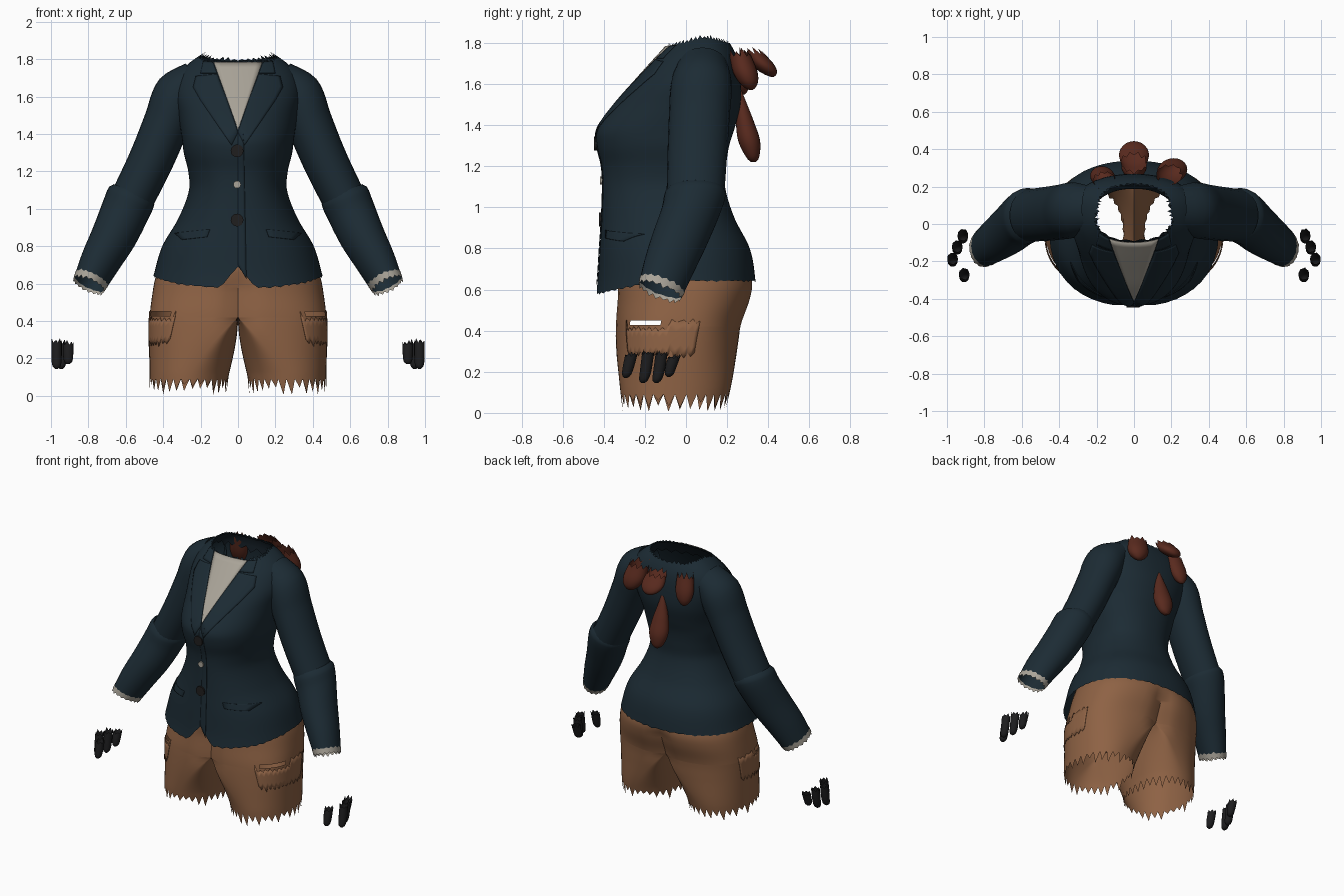
import bpy, math, random
from math import sin, cos, pi, exp, radians

random.seed(4)
if "Cube" in bpy.data.objects:
    bpy.data.objects.remove(bpy.data.objects["Cube"], do_unlink=True)


def material(name, r, g, b):
    m = bpy.data.materials.new(name)
    m.use_nodes = True
    m.diffuse_color = (r, g, b, 1)
    m.node_tree.nodes["Principled BSDF"].inputs["Base Color"].default_value = (r, g, b, 1)
    return m


NAVY = material("navy cloth", .0115, .024, .034)
LINING = material("dark lining", .007, .013, .019)
BROWN = material("brown cloth", .27, .122, .058)
PATCH = material("patch cloth", .275, .125, .06)
SHIRT = material("grey shirt", .4, .37, .315)
HAIR = material("red brown hair", .1, .023, .013)
BLACK = material("black glove", .012, .012, .013)
BUTTON = material("dark button", .014, .013, .013)


def finish(name, verts, faces, mat, thick=0):
    me = bpy.data.meshes.new(name)
    me.from_pydata(verts, [], faces)
    me.materials.append(mat)
    ob = bpy.data.objects.new(name, me)
    bpy.context.collection.objects.link(ob)
    if thick:
        mod = ob.modifiers.new("thickness", 'SOLIDIFY')
        mod.thickness, mod.offset = thick, 0
    bpy.ops.object.select_all(action='DESELECT')
    ob.select_set(True)
    bpy.context.view_layer.objects.active = ob
    bpy.ops.object.shade_smooth_by_angle(angle=radians(40))


def at(rows, z):
    """Smooth interpolation of table rows keyed by ascending first value."""
    n = len(rows)

    def slope(k):
        a, b = rows[max(k - 1, 0)], rows[min(k + 1, n - 1)]
        return [(q - p) / (b[0] - a[0]) for p, q in zip(a, b)]
    for k in (0, n - 1):
        if (z <= rows[0][0]) if k == 0 else (z >= rows[k][0]):
            return [p + m * (z - rows[k][0]) for p, m in zip(rows[k], slope(k))]
    i = max(k for k in range(n - 1) if rows[k][0] <= z)
    a, b, h = rows[i], rows[i + 1], rows[i + 1][0] - rows[i][0]
    u = (z - a[0]) / h
    w = u * u * (3 - 2 * u)
    return [p + (q - p) * w + h * (m * u * (1 - u) ** 2 - k * u * u * (1 - u))
            for p, q, m, k in zip(a, b, slope(i), slope(i + 1))]


def span(a, b, n):
    return [a + (b - a) * i / n for i in range(n + 1)]


def power(v, n):
    return math.copysign(abs(v) ** (2 / n), v)


def loft(name, f, zs, seg, mat, low=0, high=0, s=1, cap=False, torn=None):
    """Skin rings f(t, z); low and high make ragged zigzag ends, torn leaves faces out."""
    verts, faces = [], []
    for k, z in enumerate(zs):
        for i in range(seg):
            d = (i % 2) * random.uniform(.3, 1)
            zz = z - low * d * (k == 0) + high * d * (k == len(zs) - 1)
            x, y, h = f(2 * pi * i / seg, zz)
            verts.append((x * s, y, h))
    for k in range(len(zs) - 1):
        for i in range(seg):
            j = (i + 1) % seg
            q = [k * seg + i, k * seg + j, (k + 1) * seg + j, (k + 1) * seg + i]
            if not (torn and all(torn(*verts[v]) for v in q)):
                faces.append(q[::s])
    if cap:
        faces.append(list(range(seg))[::-s])
    finish(name, verts, faces, mat)


def tube(name, rows, mat, seg=24, n=16, **kw):
    """Rows: z, x, y, radius x, radius y, tilt in degrees, optional forward lean."""
    def f(t, z):
        _, x, y, rx, ry, tilt, lean = (at(rows, z) + [0])[:7]
        c, d, a = max(rx, .004) * cos(t), max(ry, .004) * sin(t), radians(tilt)
        return x + c * cos(a), y + d, z + c * sin(a) - lean * d
    loft(name, f, span(rows[0][0], rows[-1][0], n), seg, mat, **kw)


def strip(name, a, b, surf, mat, s=1, thick=.003, m=8):
    """Plate between two edge lines, laid onto a surface."""
    verts, faces, w = [], [], m + 1
    for p, q in zip(a, b):
        for k in range(w):
            u = k / m
            x, y, z = surf(p[0] + (q[0] - p[0]) * u, p[1] + (q[1] - p[1]) * u)
            verts.append((x * s, y, z))
    for i in range(len(a) - 1):
        for k in range(m):
            faces.append([i * w + k, i * w + k + 1, (i + 1) * w + k + 1, (i + 1) * w + k][::s])
    finish(name, verts, faces, mat, thick)


def dense(pts, n=5):
    out = [pts[0]]
    for p, q in zip(pts, pts[1:]):
        out += [(p[0] + (q[0] - p[0]) * i / n, p[1] + (q[1] - p[1]) * i / n) for i in range(1, n + 1)]
    return out


# Jacket body: height, half width, front, back, widest line
BODY = [(.55, .475, -.445, .335, -.03), (.65, .45, -.43, .337, -.03), (.8, .405, -.42, .31, -.03),
        (.95, .318, -.41, .235, -.04), (1.1, .262, -.405, .19, -.05), (1.2, .266, -.41, .195, -.05),
        (1.3, .29, -.433, .21, -.05), (1.38, .3, -.432, .235, -.04), (1.5, .32, -.35, .265, .02),
        (1.62, .34, -.245, .265, .06), (1.72, .315, -.155, .25, .08), (1.78, .26, -.1, .225, .08),
        (1.83, .19, -.06, .19, .08)]
N = 2.25


def body(t, z, inset=0):
    _, hx, yf, yb, yc = at(BODY, z)
    d = sin(t)
    depth = (yb - yc if d > 0 else yc - yf) - inset
    return power(cos(t), N) * (hx - inset), yc + power(d, N) * depth, z


def jacket(t, v):
    front, back = max(0, -sin(t)), max(0, sin(t))
    lo = .645 - .065 * front ** 1.5
    lo += .11 * exp(-(cos(t) / .1) ** 2) * (sin(t) < 0)
    hi = 1.822 - .045 * front - .03 * back ** 2
    return body(t, lo + (hi - lo) * v)


def lining(t, z):
    drop = .04 * max(0, -sin(t)) + .03 * max(0, sin(t)) ** 2
    return body(t, z - drop, .012 + .35 * max(0, 1.815 - z))


def front(off):
    def f(x, z):
        _, hx, yf, yb, yc = at(BODY, z)
        return x, yc - (yc - yf) * max(0, 1 - abs(x / hx) ** N) ** (1 / N) - off, z
    return f


loft("jacket_body", jacket, span(0, 1, 60), 96, NAVY, low=.008, high=.018)
loft("neck_lining", lining, span(1.75, 1.815, 5), 48, LINING, low=.04, high=.012)
strip("shirt_front", dense([(0, 1.425), (-.13, 1.785)], 12), dense([(0, 1.425), (.13, 1.785)], 12),
      front(.003), SHIRT)
strip("front_overlap", dense([(0, .7), (0, 1.4)], 24), dense([(.045, .625), (.03, 1.4)], 24),
      front(.003), NAVY, m=3)
for s, side in ((1, "left"), (-1, "right")):
    strip(side + "_lapel", dense([(.0, 1.41), (.06, 1.59), (.1, 1.69), (.11, 1.72)]),
          dense([(.035, 1.34), (.2, 1.58), (.24, 1.65), (.225, 1.71)]), front(.004), NAVY, s)
    strip(side + "_collar", dense([(.112, 1.725), (.135, 1.785)]),
          dense([(.2, 1.725), (.185, 1.79)]), front(.004), NAVY, s)
    strip(side + "_pocket_flap", dense([(.15, .89), (.34, .87)]),
          dense([(.165, .85), (.3, .835)]), front(.004), NAVY, s)

# Buttons, the middle one lost with only its pale thread left
for name, z, r, mat in (("top_button", 1.31, .034, BUTTON), ("button_thread", 1.13, .02, SHIRT),
                        ("lower_button", .94, .034, BUTTON)):
    bpy.ops.mesh.primitive_cylinder_add(vertices=20, radius=r, depth=.014, rotation=(pi / 2, 0, 0),
                                        location=(-.005, front(.006)(0, z)[1], z))
    bpy.context.object.name = name
    bpy.context.object.data.materials.append(mat)

# Trousers: height, half width, front, back
HIPS = [(.02, .472, -.31, .195), (.16, .474, -.325, .225), (.31, .475, -.34, .25),
        (.43, .472, -.345, .272), (.55, .457, -.338, .315), (.63, .442, -.335, .328),
        (.74, .405, -.32, .3)]
CROTCH = .42


def squareness(z):
    return 2.6 - 1.5 * max(0, z - CROTCH)


def hips(t, z):
    _, hx, yf, yb = at(HIPS, z)
    x, d = hx * power(cos(t), squareness(z)), power(sin(t), squareness(z))
    fold = .04 * exp(-(x / .06) ** 2) * min(1, max(0, (.68 - z) / .1))
    return x, (yf + yb) / 2 + d * ((yb - yf) / 2 - fold), z


def leg(t, z):
    _, hx, yf, yb = at(HIPS, z)
    w = min(1, max(0, (z - .06) / (CROTCH - .06)))
    inner = .06 * (1 - w)
    w = w ** 1.6
    n = 2.1 + .5 * w
    tube_x = inner + (hx - inner) * (1 + power(cos(t), n)) / 2
    flat_x = hx * max(0, power(cos(t), n))
    x = tube_x + (flat_x - tube_x) * w
    fold = .04 * exp(-(x / .06) ** 2) * w
    return x, (yf + yb) / 2 + power(sin(t), n) * ((yb - yf) / 2 - fold), z


def patch_skin(t, z):
    x, y, h = (leg if z < CROTCH else hips)(t, z)
    return x + .003 * cos(t), y + .003 * sin(t), h


def ragged(t0, t1, z, n, amp):
    return [(t, z(t) + amp * random.uniform(.2, 1) * (-1) ** i) for i, t in enumerate(span(t0, t1, n))]


def tear(x, y, z):
    return abs(x) > .3 and -.275 < y < -.11 and .425 < z < .452


def patch_top(t):
    return .408 if -.85 < t < -.1 else .445


loft("trouser_seat", hips, [CROTCH, .428, .45] + span(.47, .74, 13), 64, BROWN, torn=tear)
for s, side in ((1, "left"), (-1, "right")):
    loft(side + "_trouser_leg", leg, [.09] + span(.11, CROTCH, 14), 64, BROWN, low=.085, s=s)
    strip(side + "_knee_patch", ragged(-.88, .24, lambda t: .285, 22, .022),
          ragged(-.88, .24, patch_top, 22, .014), patch_skin, PATCH, s, m=4)

    # Sleeves with an elbow fold and a torn shirt cuff
    tube(side + "_upper_sleeve",
         [(1.04, .572, .045, .116, .14, 25), (1.26, .465, .055, .12, .145, 25),
          (1.45, .385, .065, .125, .148, 28), (1.6, .322, .075, .136, .148, 45),
          (1.68, .242, .08, .104, .125, 70)], NAVY, n=24, s=s)
    tube(side + "_lower_sleeve",
         [(.61, .79, -.12, .09, .105, 22, .35), (.72, .735, -.08, .107, .12, 24, .25),
          (.85, .665, -.028, .121, .136, 25, .12), (1.0, .598, .03, .13, .147, 24, 0),
          (1.07, .568, .045, .13, .148, 22, 0), (1.09, .56, .047, .112, .135, 22, 0)],
         NAVY, n=24, s=s, low=.008)
    tube(side + "_shirt_cuff",
         [(.598, .796, -.125, .089, .104, 22, .35), (.62, .785, -.117, .093, .108, 22, .35)],
         SHIRT, seg=36, n=2, s=s, low=.018, high=.012)

    # Fingertips with torn upper ends
    for i, (x, y, lo, hi) in enumerate([(.908, -.268, .17, .275), (.97, -.185, .145, .285),
                                        (.945, -.12, .145, .28), (.915, -.06, .175, .265)]):
        tube(f"{side}_fingertip_{i + 1}",
             [(lo, x, y - .025, .008, .008, 0), (lo + .012, x, y - .022, .021, .021, 0),
              (lo + .05, x, y - .013, .027, .028, 0), (hi, x, y, .028, .03, 0)],
             BLACK, seg=14, n=14, s=s, high=.025, cap=True)


# Hair locks: top centre, tip centre, radii
def lock(name, top, tip, rx, ry):
    rows = []
    for u, r in ((0, .12), (.06, .4), (.25, .8), (.55, 1), (1, .9)):
        p = [b + (a - b) * u for a, b in zip(top, tip)]
        rows.append((p[2], p[0], p[1], rx * r, ry * r, 0))
    tube(name, rows, HAIR, seg=20, n=18, high=.045, cap=True)


lock("middle_hair_lock", (0, .335, 1.745), (0, .42, 1.635), .08, .055)
lock("left_hair_lock", (.19, .265, 1.735), (.225, .315, 1.57), .078, .06)
lock("right_hair_lock", (-.16, .235, 1.74), (-.18, .28, 1.55), .065, .05)
tube("hanging_hair_lock",
     [(1.22, 0, .328, .012, .012, 0), (1.24, 0, .325, .04, .03, 0), (1.32, 0, .308, .067, .053, 0),
      (1.41, 0, .288, .056, .045, 0), (1.5, 0, .27, .032, .028, 0), (1.57, 0, .258, .012, .012, 0)],
     HAIR, n=24, cap=True)
